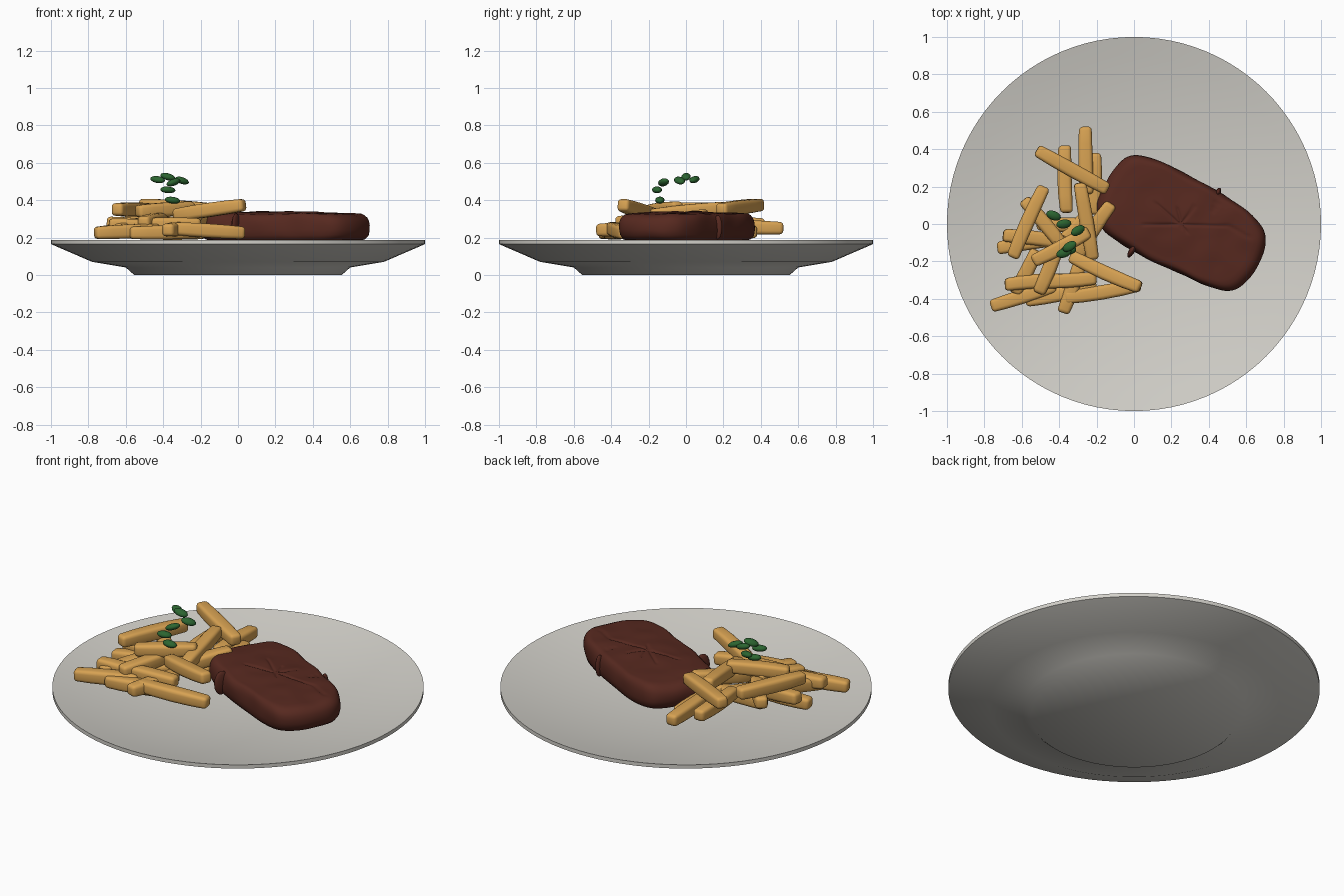
import bpy, bmesh, math, random
from mathutils import Vector, Euler, noise

random.seed(4)
if "Cube" in bpy.data.objects:
    bpy.data.objects.remove(bpy.data.objects["Cube"], do_unlink=True)


def material(name, rgb):
    m = bpy.data.materials.new(name)
    m.use_nodes = True
    m.diffuse_color = (*rgb, 1)
    bsdf = m.node_tree.nodes["Principled BSDF"]
    bsdf.inputs["Base Color"].default_value = (*rgb, 1)
    bsdf.inputs["Roughness"].default_value = 0.7
    return m


CERAMIC = material("warm white ceramic", (0.65, 0.635, 0.59))
MEAT = material("seared brown", (0.095, 0.022, 0.014))
POTATO = material("golden potato", (0.68, 0.36, 0.085))
HERB = material("herb green", (0.025, 0.13, 0.03))


def finish(bm, name, mat, angle=60):
    bmesh.ops.recalc_face_normals(bm, faces=bm.faces)
    mesh = bpy.data.meshes.new(name)
    bm.to_mesh(mesh)
    bm.free()
    mesh.materials.append(mat)
    ob = bpy.data.objects.new(name, mesh)
    bpy.context.collection.objects.link(ob)
    bpy.ops.object.select_all(action="DESELECT")
    ob.select_set(True)
    bpy.context.view_layer.objects.active = ob
    bpy.ops.object.shade_smooth_by_angle(angle=math.radians(angle))


def loft(outline, centre, profile):
    """Stack scaled copies of an outline, closed with a fan at each end."""
    bm = bmesh.new()
    n = len(outline)
    rings = [[bm.verts.new((*(centre + (p - centre) * s), z)) for p in outline]
             for s, z in profile[1:-1]]
    for a, b in zip(rings, rings[1:]):
        for i in range(n):
            j = (i + 1) % n
            bm.faces.new((a[i], a[j], b[j], b[i]))
    for ring, end in ((rings[0], profile[0]), (rings[-1], profile[-1])):
        tip = bm.verts.new((*centre, end[1]))
        for i in range(n):
            bm.faces.new((tip, ring[i], ring[(i + 1) % n]))
    return bm


# Plate: stepped underside, thin crisp rim, dished top
SIDES = 96
circle = [Vector((math.cos(math.tau * i / SIDES), math.sin(math.tau * i / SIDES)))
          for i in range(SIDES)]
plate_profile = [(0, 0), (0.555, 0), (0.6, 0.04), (0.78, 0.07), (1, 0.165), (1, 0.187)]
plate_profile += [(r / 10, 0.067 + 0.12 * (r / 10) ** 2) for r in range(9, -1, -1)]
finish(loft(circle, Vector((0, 0)), plate_profile), "plate", CERAMIC, 44)

# Steak: smooth closed outline
corners = [Vector(p) for p in (
    (-.08, .325), (0, .365), (.13, .34), (.3, .255), (.5, .145), (.65, .035),
    (.705, -.08), (.67, -.2), (.61, -.3), (.52, -.355), (.4, -.335), (.25, -.27),
    (.08, -.19), (-.08, -.1), (-.17, -.02), (-.2, .1), (-.15, .22))]
outline = []
for i, p1 in enumerate(corners):
    p0, p2, p3 = corners[i - 1], corners[(i + 1) % len(corners)], corners[(i + 2) % len(corners)]
    for k in range(8):
        t = k / 8
        outline.append(0.5 * (2 * p1 + (p2 - p0) * t + (2 * p0 - 5 * p1 + 4 * p2 - p3) * t ** 2
                              + (3 * p1 - p0 - 3 * p2 + p3) * t ** 3))
steak_profile = [(0, .18), (.86, .182), (.94, .19), (.985, .212), (1, .24), (1, .265),
                 (.99, .287), (.97, .304), (.94, .317), (.9, .326)]
steak_profile += [(s / 32, .327 + .013 * math.cos(s / 18)) for s in range(27, -1, -1)]
middle = Vector((.25, 0))
bm = loft(outline, middle, steak_profile)

# Shallow cracks spreading over the top, and gentle unevenness
cracks = [(Vector(a), Vector(b)) for a, b in (
    ((.26, -.02), (.12, .11)), ((.25, 0), (.23, .08)), ((.25, 0), (.32, .09)),
    ((.05, .0), (.5, -.01)), ((.25, 0), (.28, -.04)), ((.46, .14), (.42, .07)),
    ((.5, -.01), (.62, -.07)))]


def distance(p, a, b):
    t = max(0, min(1, (p - a).dot(b - a) / (b - a).length_squared))
    return (p - a - (b - a) * t).length


for v in bm.verts:
    if v.co.z > .3:
        d = min(distance(v.co.xy, a, b) for a, b in cracks)
        v.co.z -= .006 * math.exp(-(d / .008) ** 2)
    if v.co.z > .2:
        v.co += .007 * noise.noise_vector(v.co * 8)
finish(bm, "steak", MEAT)


def pebble(name, mat, centre, size, turn):
    bm = bmesh.new()
    bmesh.ops.create_uvsphere(bm, u_segments=14, v_segments=8, radius=1)
    for v in bm.verts:
        q = Vector(c * s for c, s in zip(v.co, size))
        q.rotate(Euler(turn))
        v.co = q + Vector(centre)
    finish(bm, name, mat)


# Small folds on the steak edge
pebble("steak_fold_front", MEAT, (-.01, -.14, .26), (.016, .045, .07), (0, 0, -.5))
pebble("steak_fold_back", MEAT, (.45, .17, .255), (.014, .025, .065), (0, 0, -.4))


def fry(index, a, b):
    a, b = Vector(a), Vector(b)
    axis = b - a
    half = axis.length / 2
    bm = bmesh.new()
    bmesh.ops.create_cube(bm, size=1)
    bmesh.ops.scale(bm, vec=(axis.length, .077, .075), verts=bm.verts)
    long_edges = [e for e in bm.edges if abs(e.verts[0].co.x - e.verts[1].co.x) > .1]
    bmesh.ops.subdivide_edges(bm, edges=long_edges, cuts=3)
    sharp = [e for e in bm.edges if e.calc_face_angle(0) > 1]
    bmesh.ops.bevel(bm, geom=sharp, offset=.02, segments=3, affect="EDGES", profile=.5)
    bend = random.uniform(-.008, .008)
    turn = axis.to_track_quat("X", "Z")
    for v in bm.verts:
        along = (v.co.x / half) ** 2
        v.co.y = v.co.y * (1 - .14 * along) + bend * (1 - along)
        v.co.z *= 1 - .14 * along
        v.co = turn @ v.co + (a + b) / 2
    finish(bm, f"fry_{index}", POTATO)


# Pile of fries, each given by its two ends
fries = [
    ((-.26, .52, .25), (-.25, .16, .26)), ((-.37, .42, .27), (-.36, .06, .28)),
    ((-.52, .395, .375), (-.14, .185, .35)), ((-.375, -.395, .25), (.035, -.325, .225)),
    ((-.34, -.17, .32), (.035, -.34, .375)), ((-.765, -.44, .225), (-.42, -.33, .24)),
    ((-.69, -.325, .27), (-.36, -.3, .25)), ((-.65, -.18, .35), (-.48, .2, .35)),
    ((-.59, .13, .29), (-.38, -.12, .28)), ((-.54, -.2, .34), (-.24, -.04, .36)),
    ((-.29, .22, .36), (-.22, -.19, .32)), ((-.51, -.37, .28), (-.4, -.1, .3)),
    ((-.64, -.37, .24), (-.52, -.14, .27)), ((-.38, -.475, .24), (-.28, -.17, .25)),
    ((-.58, -.41, .225), (-.2, -.33, .23)), ((-.3, -.17, .27), (-.12, .11, .32)),
    ((-.21, .38, .23), (-.22, .05, .23)), ((-.73, -.13, .23), (-.4, -.08, .25)),
    ((-.7, -.06, .28), (-.36, -.1, .25)), ((-.52, .0, .225), (-.18, .0, .225)),
    ((-.52, -.31, .27), (-.2, -.29, .27)), ((-.48, -.22, .23), (-.26, .04, .23))]
for i, (a, b) in enumerate(fries, 1):
    fry(i, a, b)

# Herb leaves above the fries
leaves = [(-.43, .045, .51, -.4), (-.375, 0, .525, .1), (-.3, -.035, .505, .5),
          (-.345, -.12, .495, .5), (-.375, -.155, .455, .3), (-.35, -.14, .4, .1)]
for i, (x, y, z, yaw) in enumerate(leaves, 1):
    tilt = random.uniform(-.35, .35)
    pebble(f"herb_leaf_{i}", HERB, (x, y, z), (.042, .025, .018), (tilt, tilt, yaw))
